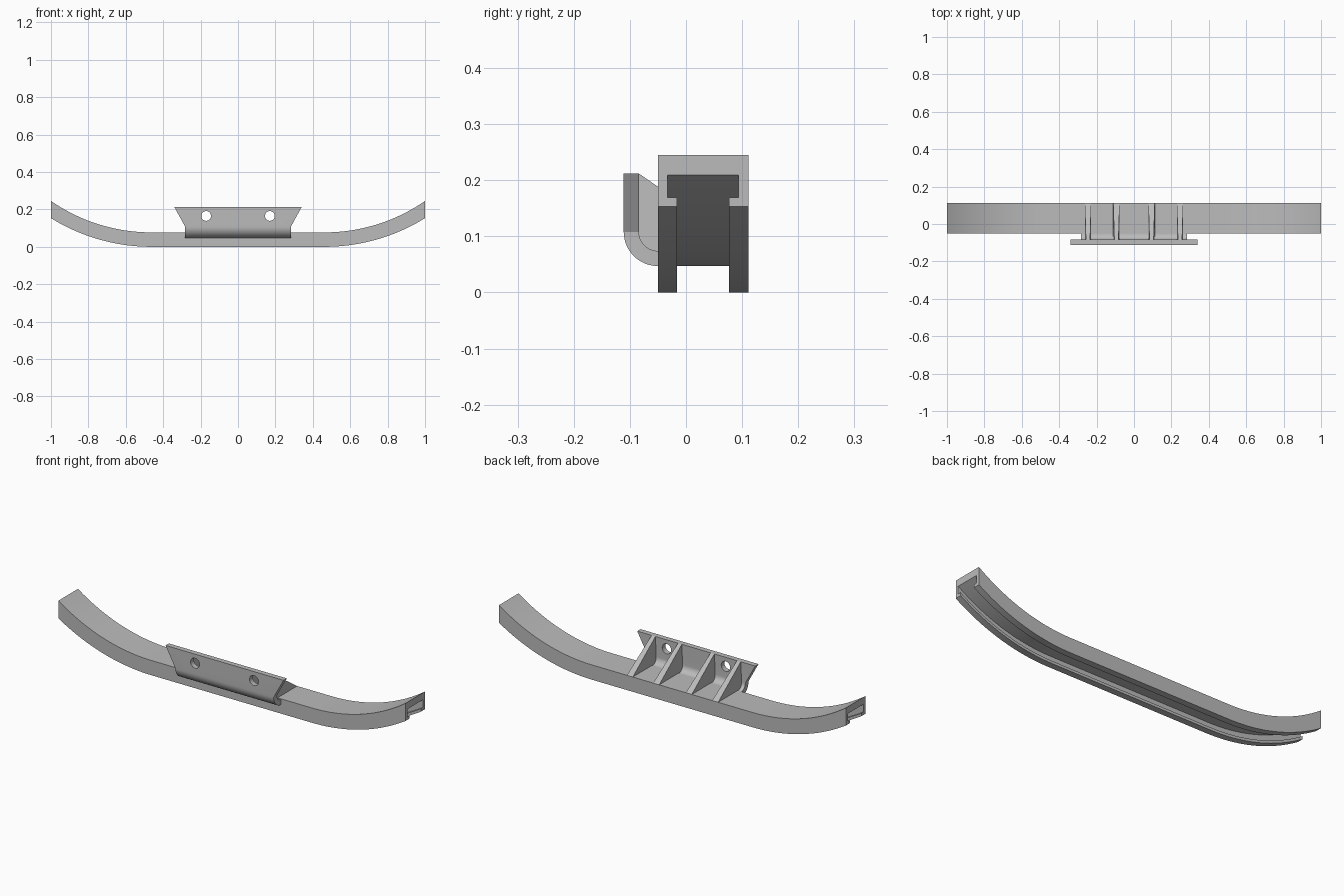
import bpy, bmesh, math

cube = bpy.data.objects.get("Cube")
if cube:
    bpy.data.objects.remove(cube, do_unlink=True)

grey = bpy.data.materials.new("plain grey")
grey.use_nodes = True
colour = (0.5, 0.5, 0.5, 1)
grey.diffuse_color = colour
grey.node_tree.nodes["Principled BSDF"].inputs["Base Color"].default_value = colour


def loft(name, rings, smooth=True):
    """Join equal cross-section rings into a closed solid."""
    bm = bmesh.new()
    loops = [[bm.verts.new(p) for p in ring] for ring in rings]
    n = len(loops[0])
    for a, b in zip(loops, loops[1:]):
        for i in range(n):
            j = (i + 1) % n
            bm.faces.new((a[i], a[j], b[j], b[i]))
    bm.faces.new(loops[0])
    bm.faces.new(loops[-1])
    bmesh.ops.recalc_face_normals(bm, faces=bm.faces)
    mesh = bpy.data.meshes.new(name)
    bm.to_mesh(mesh)
    bm.free()
    mesh.materials.append(grey)
    obj = bpy.data.objects.new(name, mesh)
    bpy.context.collection.objects.link(obj)
    if smooth:
        shade(obj)
    return obj


def shade(obj):
    bpy.ops.object.select_all(action='DESELECT')
    obj.select_set(True)
    bpy.context.view_layer.objects.active = obj
    bpy.ops.object.shade_smooth_by_angle(angle=math.radians(25))


# Rail: T-slot channel whose ends sweep up along concentric arcs
FLAT, RADIUS, TOP = 0.462, 1.021, 0.077
FRONT, BACK = -0.05, 0.111
half = [(0.0305, TOP), (0.0305, 0), (-0.0035, 0), (-0.0035, 0.0135),
        (0.0145, 0.0135), (0.0145, 0.047)]
mid = (FRONT + BACK) / 2
channel = [(FRONT, TOP), (FRONT, 0), (-0.016, 0), (-0.016, 0.0135),
           (-0.033, 0.0135), (-0.033, 0.047)]
channel += [(2 * mid - y, h) for y, h in reversed(channel)]


def rail_z(x, h):
    d = max(0, abs(x) - FLAT)
    return RADIUS - math.sqrt((RADIUS - h) ** 2 - d * d)


STEPS = 20
right = [FLAT + (1 - FLAT) * i / STEPS for i in range(STEPS + 1)]
stations = [-x for x in reversed(right)] + right
loft("rail", [[(x, y, rail_z(x, h)) for y, h in channel] for x in stations])

# Mounting plate: flared upright that curls under into the rail's front
BEND_Y, BEND_Z, PLATE_TOP = -0.05, 0.108, 0.212
OUTER, INNER = 0.061, 0.034


def plate_ring(y_z_pairs):
    ring = []
    for y, z in y_z_pairs:
        w = 0.283 + 0.057 * max(0, z - BEND_Z) / (PLATE_TOP - BEND_Z)
        ring.append((w, y, z))
    outer, inner = ring
    return [(-outer[0], *outer[1:]), outer, inner, (-inner[0], *inner[1:])]


def bend(r, t):
    return BEND_Y - r * math.cos(t), BEND_Z - r * math.sin(t)


angles = [math.pi / 2 * i / 12 for i in range(13)]
sections = [plate_ring([(BEND_Y - r, PLATE_TOP) for r in (OUTER, INNER)])]
sections += [plate_ring([bend(r, t) for r in (OUTER, INNER)]) for t in angles]
sections.append(plate_ring([(FRONT + 0.005, BEND_Z - r) for r in (OUTER, INNER)]))
plate = loft("mounting_plate", sections, smooth=False)

# Bolt holes through the plate
for x in (-0.17, 0.17):
    bpy.ops.mesh.primitive_cylinder_add(vertices=32, radius=0.026, depth=0.2,
                                        location=(x, -0.1, 0.165),
                                        rotation=(math.pi / 2, 0, 0))
    cutter = bpy.context.object
    cutter.name = "hole_cutter"
    cutter.hide_render = True
    cutter.data.materials.append(grey)
    mod = plate.modifiers.new("bolt_hole", 'BOOLEAN')
    mod.operation, mod.solver, mod.object = 'DIFFERENCE', 'EXACT', cutter
    bpy.context.view_layer.objects.active = plate
    bpy.ops.object.modifier_apply(modifier=mod.name)
    bpy.data.objects.remove(cutter, do_unlink=True)
shade(plate)

# Ribs: sloping gussets from the plate's top to the rail's back edge
rib_profile = [(BEND_Y - INNER, PLATE_TOP)]
rib_profile += [bend(INNER + 0.001, t) for t in angles]
rib_profile += [(FRONT + 0.005, TOP - 0.004), (BACK, TOP - 0.004), (BACK, TOP)]


def rib_half_width(z):
    return 0.017 - 0.006 * (z - TOP) / (PLATE_TOP - TOP)


for i, x in enumerate((-0.246, -0.094, 0.094, 0.246)):
    loft(f"rib_{i + 1}", [[(x + s * rib_half_width(z), y, z)
                           for y, z in rib_profile] for s in (-1, 1)])
